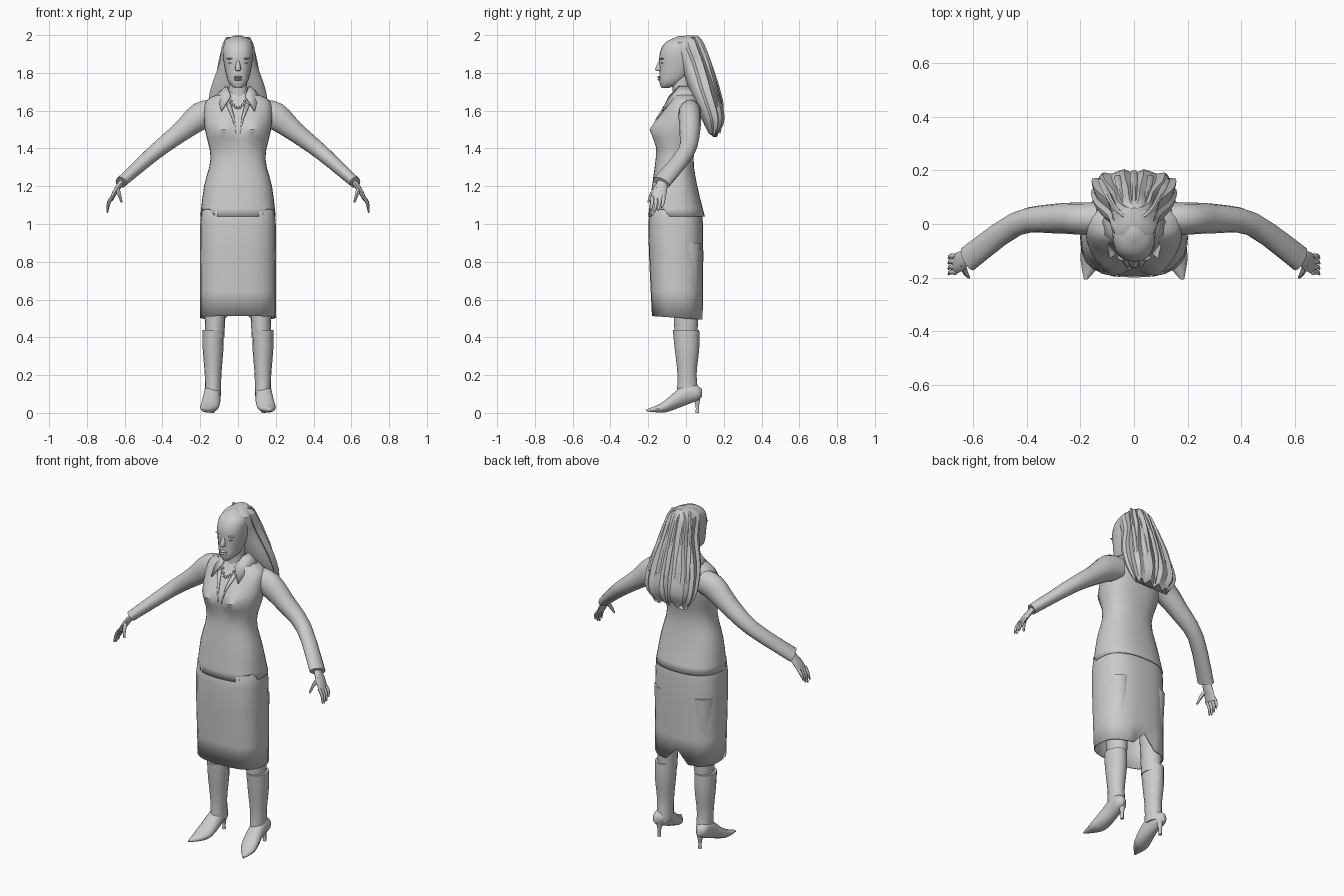
import bpy, bmesh, math
from mathutils import Vector
from mathutils.bvhtree import BVHTree

if "Cube" in bpy.data.objects:
    bpy.data.objects.remove(bpy.data.objects["Cube"])

grey = bpy.data.materials.new("light grey")
grey.use_nodes = True
grey.diffuse_color = (0.6, 0.6, 0.6, 1)
grey.node_tree.nodes["Principled BSDF"].inputs["Base Color"].default_value = (0.6, 0.6, 0.6, 1)
X, Y, Z = Vector((1, 0, 0)), Vector((0, 1, 0)), Vector((0, 0, 1))


def make(name, verts, faces, angle=45, thick=0, mirror=False):
    """Mesh object with outward normals, smooth shading and optional modifiers."""
    mesh = bpy.data.meshes.new(name)
    mesh.from_pydata([tuple(v) for v in verts], [], faces)
    bm = bmesh.new()
    bm.from_mesh(mesh)
    bmesh.ops.recalc_face_normals(bm, faces=bm.faces)
    bm.to_mesh(mesh)
    bm.free()
    obj = bpy.data.objects.new(name, mesh)
    bpy.context.collection.objects.link(obj)
    mesh.materials.append(grey)
    if mirror:
        obj.modifiers.new("Mirror", "MIRROR")
    if thick:
        obj.modifiers.new("Solidify", "SOLIDIFY").thickness = thick
    bpy.ops.object.select_all(action="DESELECT")
    obj.select_set(True)
    bpy.context.view_layer.objects.active = obj
    bpy.ops.object.shade_smooth_by_angle(angle=math.radians(angle))
    return obj


def blend(before, start, end, after, t):
    """One number on a smooth curve from start to end."""
    leave, arrive, gap = (end - before) / 2, (after - start) / 2, end - start
    bend = 3 * gap - 2 * leave - arrive
    twist = leave + arrive - 2 * gap
    return start + leave * t + bend * t * t + twist * t ** 3


def smooth(keys, steps=3):
    """Resample key tuples along a smooth curve that passes through them."""
    result = []
    for i in range(len(keys) - 1):
        around = keys[max(i - 1, 0)], keys[i], keys[i + 1], keys[min(i + 2, len(keys) - 1)]
        for s in range(steps):
            result.append(tuple(blend(*numbers, s / steps) for numbers in zip(*around)))
    return result + [keys[-1]]


def oval(centre, u, v, count, power=2.0):
    """Superellipse ring spanned by the half axes u and v."""
    def bulge(value):
        return math.copysign(abs(value) ** (2 / power), value)
    turns = [math.tau * i / count for i in range(count)]
    return [Vector(centre) + u * bulge(math.cos(a)) + v * bulge(math.sin(a)) for a in turns]


def loft(name, rings, open_start=False, **options):
    count = len(rings[0])
    verts = [v for ring in rings for v in ring]
    faces = [(j + i, j + (i + 1) % count, j + count + (i + 1) % count, j + count + i)
             for j in range(0, len(verts) - count, count) for i in range(count)]
    faces.append(tuple(range(len(verts) - count, len(verts))))
    if not open_start:
        faces.append(tuple(range(count)))
    return make(name, verts, faces, **options)


def stack(keys, count=24, power=2.3, centre_x=0):
    """Level rings from keys of height, half width, front y and back y."""
    return [oval((centre_x, (front + back) / 2, z), X * width, Y * (back - front) / 2, count, power)
            for z, width, front, back in smooth(keys)]


def tube(name, keys, hint=Y, count=10, **options):
    """Limb from keys of x, y, z, half width along the hint and half thickness."""
    path = smooth(keys)
    points = [Vector(key[:3]) for key in path]
    rings = []
    for i, (point, key) in enumerate(zip(points, path)):
        ahead = (points[min(i + 1, len(points) - 1)] - points[max(i - 1, 0)]).normalized()
        u = (hint - ahead * hint.dot(ahead)).normalized()
        rings.append(oval(point, u * key[3], ahead.cross(u) * key[4], count))
    return loft(name, rings, **options)


def ball(name, centre, size, mirror=False):
    """Small ellipsoid for beads and facial details."""
    rings = []
    for i in range(7):
        a = math.pi * (i + 0.1) / 6.2
        rings.append(oval(Vector(centre) - Z * size[2] * math.cos(a),
                          X * size[0] * math.sin(a), Y * size[1] * math.sin(a), 12))
    loft(name, rings, mirror=mirror)


# Straight skirt with a sloping hem and a notched back slit
skirt = stack([(0.5, 0.2, -0.18, 0.09), (1, 0.2, -0.2, 0.09), (1.1, 0.18, -0.17, 0.07)], power=2.7)
for v in skirt[0]:
    v.z -= v.y * 0.07
skirt[0][len(skirt[0]) // 4].z += 0.08
loft("skirt", skirt, open_start=True, thick=0.006)

# Fitted jacket with bust, side notches and a flared hem
jacket = stack([(1.04, 0.2, -0.2, 0.1), (1.2, 0.18, -0.18, 0.06), (1.35, 0.145, -0.16, 0.04),
                (1.5, 0.175, -0.15, 0.07), (1.6, 0.18, -0.12, 0.08), (1.66, 0.16, -0.08, 0.07),
                (1.7, 0.07, -0.06, 0.05)], count=32, power=2.4)
for ring in jacket:
    for v in ring:
        if v.y < 0:
            spread = math.hypot((abs(v.x) - 0.08) / 0.07, (v.z - 1.5) / 0.06)
            v.y -= 0.05 * math.exp(-spread ** 2)
for v in jacket[0]:
    if v.y < -0.1 and 0.14 < abs(v.x) < 0.19:
        v.z += 0.04
body = loft("jacket", jacket, open_start=True, thick=0.005)
surface = BVHTree.FromPolygons([tuple(v.co) for v in body.data.vertices],
                               [tuple(face.vertices) for face in body.data.polygons])


def drape(x, z, lift=0.012):
    """Point just in front of the jacket."""
    hit = surface.ray_cast(Vector((x, -1, z)), Y)[0]
    return Vector((x, hit.y - lift, z))


# Lapels laid on the chest
lapel = [drape(x, z) for x, z in [(0.01, 1.48), (0.03, 1.56), (0.06, 1.63), (0.04, 1.65), (0.02, 1.57)]]
make("lapel", lapel, [tuple(range(len(lapel)))], thick=0.006, mirror=True)

# Pointed collar wrapped round the neck
inner, outer = [], []
for i in range(6):
    a = -0.9 + (math.pi / 2 + 0.9) * i / 5
    inner.append((0.065 * math.cos(a), 0.07 * math.sin(a) - 0.01, 1.73))
    outer.append((0.12 * math.cos(a), 0.1 * math.sin(a), 1.68))
inner[0] = (0.04, -0.09, 1.68)
outer[0] = drape(0.09, 1.6, 0.015)
make("collar", inner + outer, [(i, i + 1, i + 7, i + 6) for i in range(5)], thick=0.008, mirror=True)

# Necklace beads
for i in range(-4, 5):
    ball("necklace_bead", drape(0.012 * i, 1.615 + 0.004 * i * i, 0.006), (0.007, 0.007, 0.007))

# Neck and head
loft("neck", stack([(1.6, 0.07, -0.08, 0.05), (1.7, 0.05, -0.07, 0.03), (1.8, 0.05, -0.08, 0.03)], 16))
loft("head", stack([(1.72, 0.02, -0.13, -0.09), (1.75, 0.05, -0.14, -0.02), (1.82, 0.07, -0.14, 0.04),
                    (1.9, 0.08, -0.14, 0.06), (1.96, 0.07, -0.11, 0.06), (1.995, 0.01, -0.04, 0)]))

# Facial features
loft("nose", stack([(1.81, 0.008, -0.15, -0.12), (1.82, 0.016, -0.165, -0.12),
                    (1.87, 0.007, -0.14, -0.12)], 10))
for height in (1.765, 1.778):
    ball("lip", (0, -0.138, height), (0.023, 0.014, 0.007))
ball("eye", (0.033, -0.122, 1.852), (0.018, 0.012, 0.006), mirror=True)
ball("eyebrow", (0.036, -0.124, 1.875), (0.025, 0.014, 0.004), mirror=True)

# Long swept-back hair, stepped into overlapping locks
hair = stack([(1.998, 0.02, 0, 0.06), (1.96, 0.08, -0.07, 0.09), (1.85, 0.1, -0.03, 0.13),
              (1.7, 0.15, 0.02, 0.17), (1.56, 0.16, 0.08, 0.2), (1.48, 0.12, 0.12, 0.17)],
             count=48, power=2.6)
for j, ring in enumerate(hair):
    middle = sum(ring, Vector((0, 0, 0))) / len(ring)
    growth = min(1, j / 5)
    for i, v in enumerate(ring[:25]):
        lock = min(i, 24 - i) % 4 - 2
        v += (v - middle).normalized() * lock * 0.006 * growth
        if ring is hair[-1]:
            v.z += 0.01 * lock
loft("hair", hair, angle=25)

# Loose strands from the crown down the back
for i in range(-2, 3):
    x, inset = 0.06 * i, 0.014 * abs(i)
    tube("hair_strand", [(x * 0.3, 0.03, 1.985, 0.008, 0.005), (x * 0.6, 0.09 - inset, 1.95, 0.01, 0.007),
                         (x, 0.19 - inset, 1.65, 0.015, 0.008), (x * 0.8, 0.18 - inset, 1.48, 0.004, 0.003)],
         hint=X, count=6)

# Sleeves
tube("sleeve", [(0.13, 0.02, 1.59, 0.06, 0.07), (0.2, 0.02, 1.57, 0.06, 0.075),
                (0.3, 0.02, 1.49, 0.055, 0.055), (0.44, 0, 1.38, 0.045, 0.042),
                (0.62, -0.13, 1.22, 0.05, 0.03)], count=14, mirror=True)

# Hands: palm, four fingers and a thumb
tube("palm", [(0.61, -0.12, 1.23, 0.026, 0.016), (0.65, -0.14, 1.17, 0.038, 0.014),
              (0.67, -0.15, 1.13, 0.036, 0.01)], mirror=True)
for i, length in enumerate((0.9, 1, 0.9, 0.7)):
    y = 0.02 * i - 0.18
    tube("finger", [(0.665, y, 1.145, 0.01, 0.009),
                    (0.685, y, 1.145 - 0.04 * length, 0.009, 0.008),
                    (0.692, y - 0.008, 1.145 - 0.085 * length, 0.004, 0.004)], count=8, mirror=True)
tube("thumb", [(0.64, -0.15, 1.19, 0.014, 0.012), (0.63, -0.18, 1.16, 0.011, 0.01),
               (0.616, -0.2, 1.115, 0.005, 0.005)], count=8, mirror=True)

# Legs and tall boots
loft("leg", stack([(0.4, 0.05, -0.06, 0.06), (0.9, 0.07, -0.08, 0.08)], 16, 2, 0.122), mirror=True)
loft("boot_shaft", stack([(0.44, 0.056, -0.07, 0.07), (0.34, 0.055, -0.06, 0.07),
                          (0.2, 0.044, -0.045, 0.056), (0.09, 0.042, -0.05, 0.07)], 16, 2, 0.132),
     mirror=True)

# Pointed feet turning outward, from keys of y, z, half width and half height
foot = smooth([(0.085, 0.105, 0.01, 0.02), (0.06, 0.105, 0.035, 0.04), (0, 0.1, 0.043, 0.06),
               (-0.1, 0.04, 0.05, 0.036), (-0.15, 0.022, 0.037, 0.02), (-0.208, 0.014, 0.006, 0.006)])
loft("boot_foot", [oval((0.138 + y * y, y, z), X * width, Z * height, 14)
                   for y, z, width, height in foot], mirror=True)
loft("boot_heel", stack([(0, 0.01, 0.05, 0.07), (0.04, 0.01, 0.05, 0.07), (0.1, 0.026, 0.03, 0.08)],
                        10, 2, 0.135), mirror=True)
